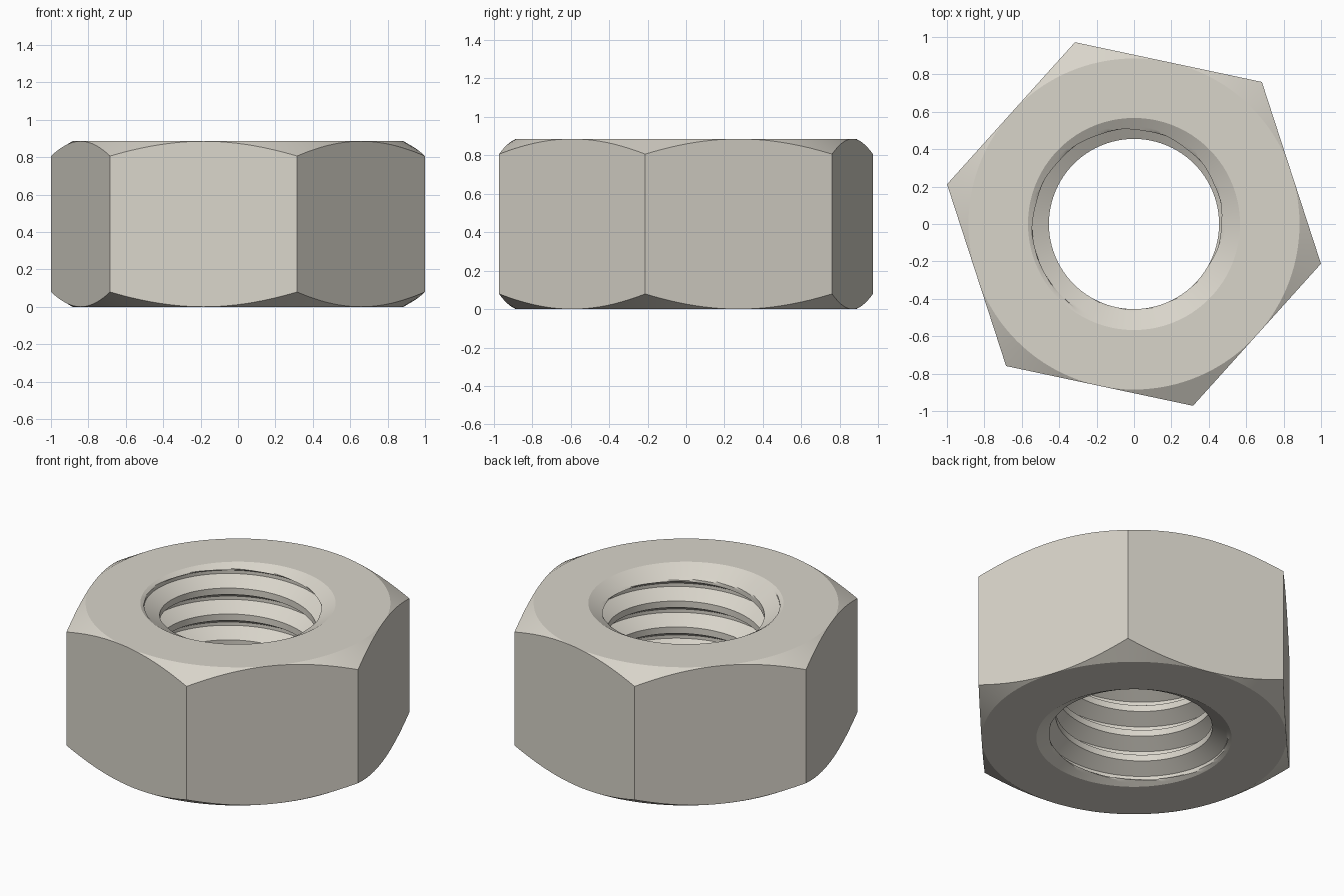
import bpy, bmesh, math

if "Cube" in bpy.data.objects:
    bpy.data.objects.remove(bpy.data.objects["Cube"])

H = 0.885                    # nut height
FLAT = 0.885                 # centre to flat, also the chamfer circle
MINOR, MAJOR, PITCH = 0.455, 0.545, 0.166
SINK = 0.567                 # countersink radius at the end faces
T30 = math.tan(math.radians(30))
SEG = 120                    # columns around, a multiple of twelve
TURN = math.radians(-12)     # rotation of the hexagon
PHASE = math.radians(-30)    # start angle of the thread
TURNS = 9

# one pitch of thread: crest, flank, root, flank, each cut into short steps
corners = [(MINOR, 0.0), (MINOR, 0.041), (MAJOR, 0.093), (MAJOR, 0.114), (MINOR, PITCH)]
form = []
for (r0, z0), (r1, z1), n in zip(corners, corners[1:], (5, 8, 3, 8)):
    form += [(r0 + (r1 - r0) * k / n, z0 + (z1 - z0) * k / n) for k in range(n)]


def bore(angle):
    """Thread section at one angle, opened out by the countersink cones."""
    base = 0.82 - 7 * PITCH + PITCH * (angle - PHASE) / math.tau
    points = []
    for turn in range(TURNS):
        for r, dz in form:
            z = min(max(base + turn * PITCH + dz, 0.0), H)
            cone = SINK - min(z, H - z) / T30
            points.append((max(r, cone), z))
    return points


def outside(angle):
    """Hexagon section at one angle, with the conical corner chamfers."""
    part = (angle - TURN) % math.radians(60) - math.radians(30)
    r = FLAT / math.cos(part)
    drop = (r - FLAT) * T30
    return [(FLAT, H), (r, H - drop), (r, drop), (FLAT, 0.0)]


# sweep the closed section around the axis
bm = bmesh.new()
columns = []
for i in range(SEG + 1):
    a = TURN + math.tau * i / SEG
    c, s = math.cos(a), math.sin(a)
    columns.append([bm.verts.new((r * c, r * s, z)) for r, z in bore(a) + outside(a + 1e-9)])
for left, right in zip(columns, columns[1:]):
    n = len(left)
    for j in range(n):
        k = (j + 1) % n
        bm.faces.new((left[j], left[k], right[k], right[j]))

# weld the seam and the collapsed rows at the rims
bmesh.ops.remove_doubles(bm, verts=bm.verts, dist=2e-5)
bmesh.ops.recalc_face_normals(bm, faces=bm.faces)
mesh = bpy.data.meshes.new("hex_nut")
bm.to_mesh(mesh)
bm.free()
nut = bpy.data.objects.new("hex_nut", mesh)
bpy.context.collection.objects.link(nut)

# bare steel colour
steel = bpy.data.materials.new("warm grey steel")
steel.diffuse_color = (0.69, 0.66, 0.59, 1)
steel.use_nodes = True
steel.node_tree.nodes["Principled BSDF"].inputs["Base Color"].default_value = steel.diffuse_color
mesh.materials.append(steel)

bpy.context.view_layer.objects.active = nut
nut.select_set(True)
bpy.ops.object.shade_smooth_by_angle(angle=math.radians(20))
